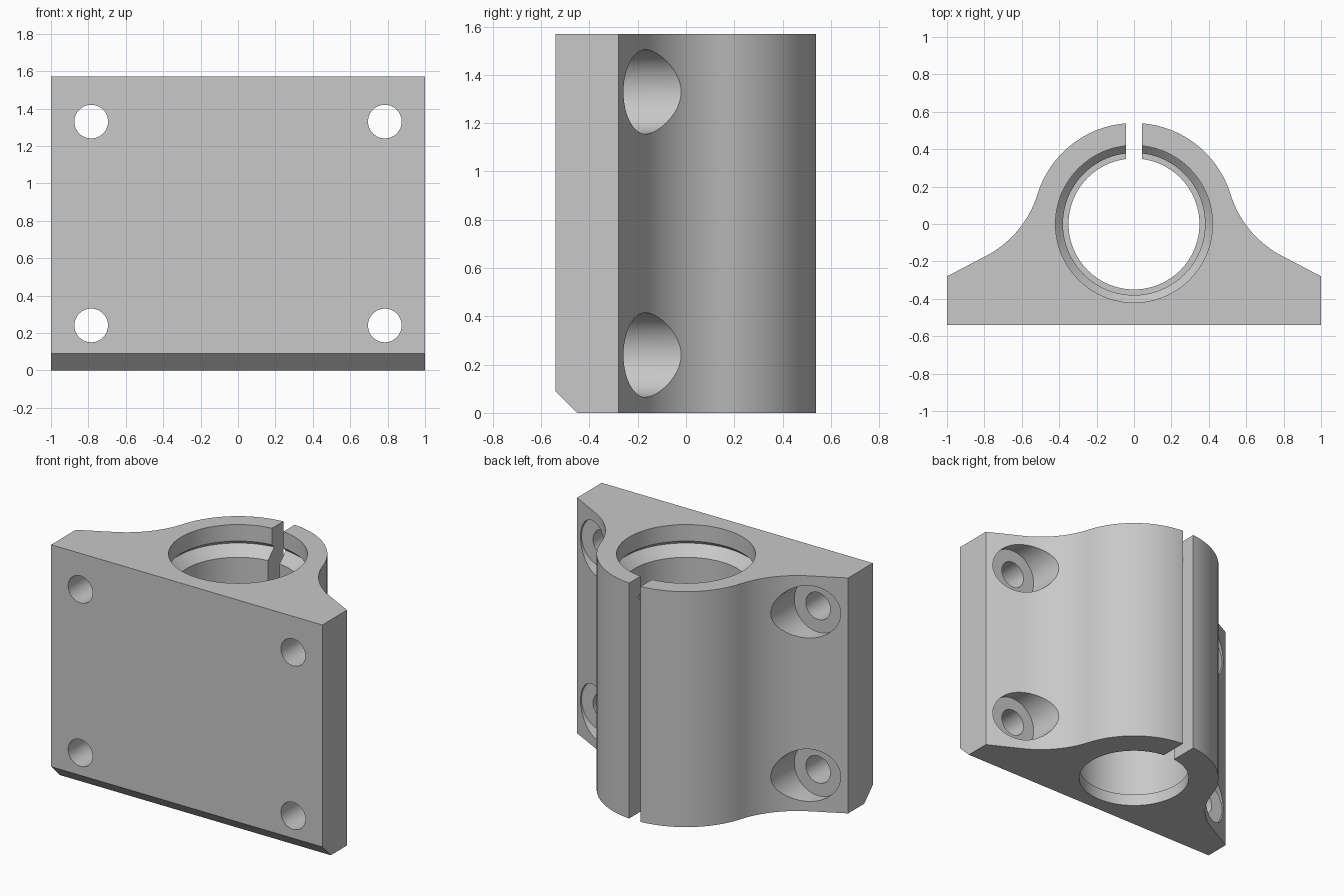
import bpy
import bmesh
from math import sin, cos, pi, atan2, radians
from mathutils import Vector, Matrix

if "Cube" in bpy.data.objects:
    bpy.data.objects.remove(bpy.data.objects["Cube"], do_unlink=True)

HEIGHT = 1.57
FRONT = -0.54
R_OUT = 0.54

grey = bpy.data.materials.new("machined_grey")
grey.use_nodes = True
grey.diffuse_color = (0.58, 0.58, 0.58, 1)
grey.node_tree.nodes["Principled BSDF"].inputs["Base Color"].default_value = (0.58, 0.58, 0.58, 1)


def make_object(name, bm):
    bmesh.ops.recalc_face_normals(bm, faces=bm.faces)
    mesh = bpy.data.meshes.new(name)
    bm.to_mesh(mesh)
    bm.free()
    mesh.materials.append(grey)
    obj = bpy.data.objects.new(name, mesh)
    bpy.context.collection.objects.link(obj)
    return obj


def arc(centre, radius, start, end, steps):
    angles = [start + (end - start) * i / steps for i in range(steps + 1)]
    return [centre + radius * Vector((cos(a), sin(a))) for a in angles]


def lathe(name, profile, segments):
    """Closed solid of revolution about z from (radius, height) pairs."""
    bm = bmesh.new()
    rings = [[bm.verts.new((r * cos(2 * pi * i / segments), r * sin(2 * pi * i / segments), z))
              for i in range(segments)] for r, z in profile]
    for low, high in zip(rings, rings[1:]):
        for i in range(segments):
            j = (i + 1) % segments
            bm.faces.new((low[i], low[j], high[j], high[i]))
    bm.faces.new(rings[0])
    bm.faces.new(rings[-1])
    return make_object(name, bm)


def cut(body, cutter):
    cutter.hide_render = True
    mod = body.modifiers.new("cut", "BOOLEAN")
    mod.operation = "DIFFERENCE"
    mod.solver = "EXACT"
    mod.object = cutter
    bpy.context.view_layer.objects.active = body
    bpy.ops.object.modifier_apply(modifier=mod.name)
    bpy.data.objects.remove(cutter, do_unlink=True)


# Half outline: flange end, sloped shoulder, tangent fillet, round barrel
corner = Vector((1, -0.28))
shoulder = Vector((0.79, -0.17))
normal = Vector((0.11, 0.21)).normalized()
fillet_r = (shoulder.length_squared - R_OUT ** 2) / (2 * (R_OUT - normal.dot(shoulder)))
fillet_c = shoulder + fillet_r * normal
barrel_a = atan2(fillet_c.y, fillet_c.x)
slope_a = atan2(-normal.y, -normal.x)
half = [Vector((1, FRONT)), corner]
half += arc(fillet_c, fillet_r, slope_a, barrel_a - pi, 24)
half += arc(Vector((0, 0)), R_OUT, barrel_a, pi / 2, 36)[1:]
outline = half + [Vector((-p.x, p.y)) for p in reversed(half[:-1])]

# Body: extruded outline with the lower front edge chamfered
bm = bmesh.new()
base = bm.faces.new([bm.verts.new((p.x, p.y, 0)) for p in outline])
extruded = bmesh.ops.extrude_face_region(bm, geom=[base])["geom"]
bmesh.ops.translate(bm, vec=(0, 0, HEIGHT),
                    verts=[g for g in extruded if isinstance(g, bmesh.types.BMVert)])
sliced = bmesh.ops.bisect_plane(bm, geom=bm.verts[:] + bm.edges[:] + bm.faces[:],
                                plane_co=(0, FRONT, 0.09), plane_no=(0, -1, -1),
                                clear_outer=True)["geom_cut"]
bmesh.ops.holes_fill(bm, edges=[g for g in sliced if isinstance(g, bmesh.types.BMEdge)])
housing = make_object("clamp_housing", bm)

# Bore: bottom lip, bearing seat, retaining groove, wider mouth
cut(housing, lathe("bore_cutter", [
    (0.35, -0.1), (0.35, 0.08), (0.38, 0.08), (0.38, 1.37),
    (0.445, 1.435), (0.42, 1.46), (0.42, HEIGHT + 0.1)], 96))

# Clamping slot at the back of the barrel
bm = bmesh.new()
bmesh.ops.create_cube(bm, size=1, matrix=Matrix.Translation((0, 0.5, HEIGHT / 2))
                      @ Matrix.Diagonal((0.085, 0.5, 2, 1)))
cut(housing, make_object("slot_cutter", bm))

# Four counterbored mounting holes
for x in (-0.785, 0.785):
    for z in (0.24, 1.33):
        hole = lathe("screw_hole_cutter", [
            (0.09, -0.7), (0.09, -0.27), (0.175, -0.27), (0.175, 0.4)], 48)
        hole.data.transform(Matrix.Translation((x, 0, z)) @ Matrix.Rotation(-pi / 2, 4, "X"))
        cut(housing, hole)

bpy.ops.object.select_all(action="DESELECT")
housing.select_set(True)
bpy.context.view_layer.objects.active = housing
bpy.ops.object.shade_smooth_by_angle(angle=radians(25))
